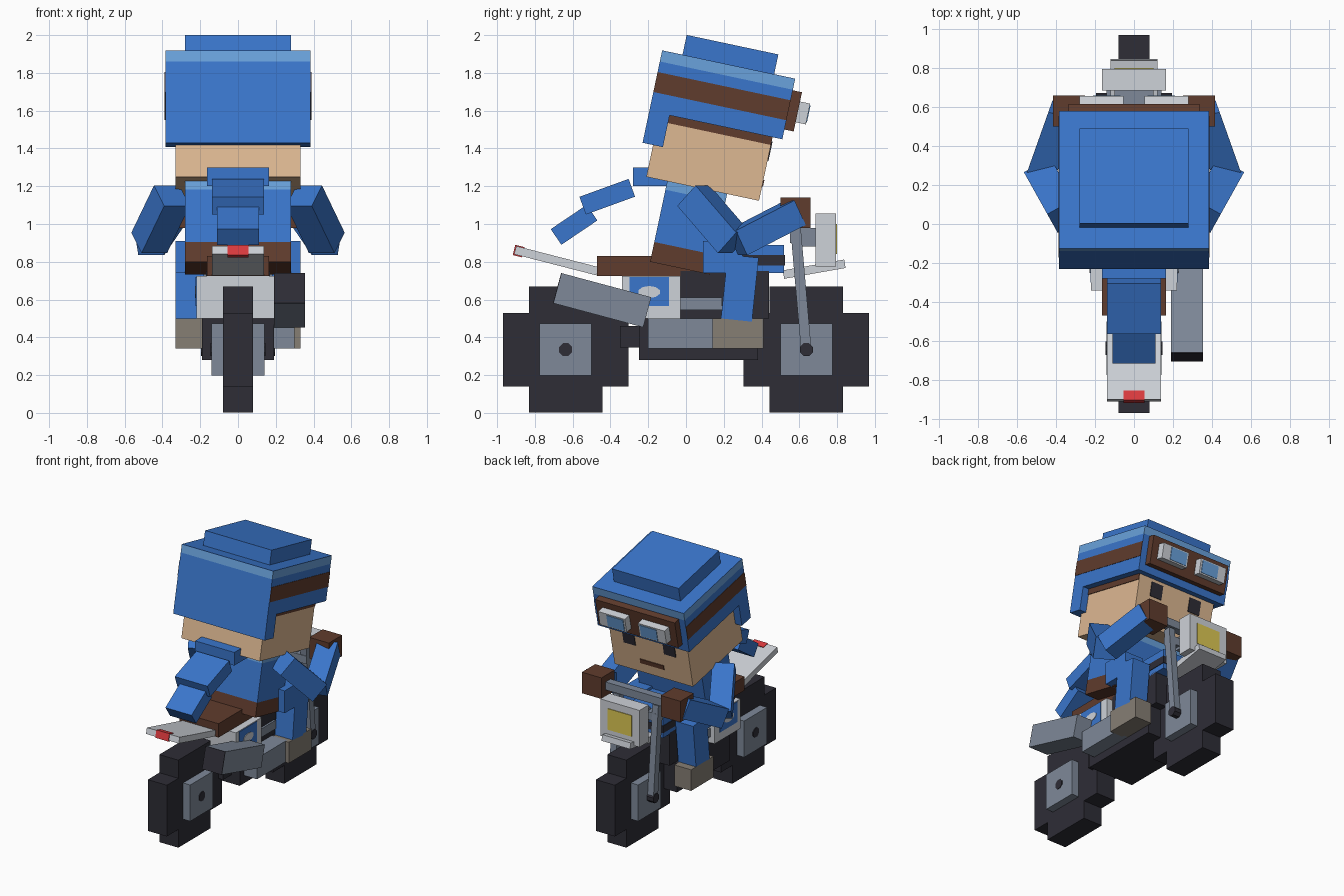
import bpy
import bmesh
import math
from mathutils import Matrix, Vector

if "Cube" in bpy.data.objects:
    bpy.data.objects.remove(bpy.data.objects["Cube"], do_unlink=True)


def material(name, *rgb):
    linear = [((c / 255 + 0.055) / 1.055) ** 2.4 for c in rgb] + [1.0]
    mat = bpy.data.materials.new(name)
    mat.use_nodes = True
    mat.diffuse_color = linear
    mat.node_tree.nodes["Principled BSDF"].inputs["Base Color"].default_value = linear
    return mat


BLUE = material("blue cloth", 58, 118, 204)
SKY = material("light blue", 106, 162, 220)
BROWN = material("brown leather", 96, 60, 45)
SKIN = material("skin", 222, 184, 146)
BLACK = material("black rubber", 46, 45, 54)
STEEL = material("steel grey", 126, 137, 153)
WHITE = material("light grey paint", 206, 210, 216)
BOOT = material("taupe boot", 134, 126, 116)
RED = material("red lamp", 220, 58, 62)
YELLOW = material("yellow glass", 220, 200, 84)
WORLD = Matrix.Identity(4)


def frame(y, z, degrees):
    """Local frame in the side plane, tilted about x."""
    return Matrix.Translation((0, y, z)) @ Matrix.Rotation(math.radians(degrees), 4, "X")


def prism(name, mat, points, x0, x1, place=WORLD):
    """Side profile (y, z) extruded from x0 to x1."""
    bm = bmesh.new()
    face = bm.faces.new([bm.verts.new((x0, y, z)) for y, z in points])
    side = bmesh.ops.extrude_face_region(bm, geom=[face])
    verts = [v for v in side["geom"] if isinstance(v, bmesh.types.BMVert)]
    bmesh.ops.translate(bm, verts=verts, vec=(x1 - x0, 0, 0))
    bmesh.ops.transform(bm, matrix=place, verts=bm.verts)
    bmesh.ops.recalc_face_normals(bm, faces=bm.faces)
    mesh = bpy.data.meshes.new(name)
    bm.to_mesh(mesh)
    bm.free()
    mesh.materials.append(mat)
    obj = bpy.data.objects.new(name, mesh)
    bpy.context.collection.objects.link(obj)
    return obj


def box(name, mat, x, y, z, place=WORLD):
    """x is a half width or a (low, high) pair; y and z are pairs."""
    x0, x1 = x if isinstance(x, tuple) else (-x, x)
    corners = [(y[0], z[0]), (y[1], z[0]), (y[1], z[1]), (y[0], z[1])]
    return prism(name, mat, corners, x0, x1, place)


def pair(name, mat, x, y, z, place=WORLD):
    """Box on both sides of the centre plane."""
    box("left_" + name, mat, x, y, z, place)
    box("right_" + name, mat, (-x[1], -x[0]), y, z, place)


def disc(name, mat, x, y, z, ry, rz, sides):
    turns = [2 * math.pi * (i + 0.5) / sides for i in range(sides)]
    prism(name, mat, [(y + ry * math.cos(t), z + rz * math.sin(t)) for t in turns], -x, x)


def limb(name, mat, start, end, size):
    """Square bar between two points, on both sides."""
    for label, s in (("left_", 1), ("right_", -1)):
        a, b = (Vector((s * p[0], p[1], p[2])) for p in (start, end))
        turn = (b - a).to_track_quat("Y", "Z").to_matrix().to_4x4()
        h = size / 2
        box(label + name, mat, h, (0, (b - a).length), (-h, h), Matrix.Translation(a) @ turn)


# Wheels: stepped cross profile with square hubs
for label, y in (("rear", -0.637), ("front", 0.637)):
    zc, big, small = 0.335, 0.333, 0.195
    quarter = [(big, small), (small, small), (small, big)]
    cross = []
    for sy, sz in ((1, 1), (-1, 1), (-1, -1), (1, -1)):
        pts = quarter if sy * sz > 0 else quarter[::-1]
        cross += [(y + sy * p, zc + sz * q) for p, q in pts]
    prism(label + "_tyre", BLACK, cross, -0.08, 0.08)
    box(label + "_hub", STEEL, 0.14, (y - 0.138, y + 0.138), (0.197, 0.473))
    disc(label + "_axle", BLACK, 0.145 if label == "rear" else 0.195, y, zc, 0.037, 0.037, 8)

# Engine and frame
box("engine_block", BLACK, 0.19, (-0.25, 0.38), (0.28, 0.5))
box("swing_arm", BLACK, 0.12, (-0.35, -0.25), (0.345, 0.46))
box("cylinder_block", BLACK, 0.17, (-0.03, 0.44), (0.5, 0.75))
box("cooling_fin", STEEL, 0.185, (-0.03, 0.19), (0.545, 0.61))
box("side_cover", WHITE, 0.22, (-0.34, -0.03), (0.5, 0.725))
box("side_cover_panel", BLUE, 0.224, (-0.3, -0.09), (0.565, 0.72))
disc("side_cover_badge", WHITE, 0.228, -0.195, 0.64, 0.06, 0.032, 10)
box("seat", BROWN, 0.165, (-0.47, 0.09), (0.725, 0.83))

# Fuel tank with dark stripe
box("fuel_tank", BLUE, 0.17, (0.05, 0.52), (0.74, 0.89))
box("tank_stripe", BLACK, 0.174, (0.06, 0.524), (0.78, 0.835))

# Exhaust on the left side only
muffler = frame(-0.7, 0.58, -15)
box("muffler", STEEL, (0.19, 0.355), (0, 0.49), (0, 0.165), muffler)
box("muffler_outlet", BLACK, (0.19, 0.355), (-0.004, 0), (0, 0.165), muffler)
box("exhaust_pipe", STEEL, (0.15, 0.3), (-0.2, 0.16), (0.34, 0.5))

# Tail fender and lamp
tail = frame(-0.91, 0.84, -14.4)
box("rear_fender", WHITE, 0.138, (0, 0.45), (0, 0.045), tail)
box("tail_lamp", RED, 0.055, (-0.006, 0.045), (-0.006, 0.05), tail)

# Front fork, handlebar, lamp and fender
pair("fork", STEEL, (0.14, 0.19), (0, 0.055), (0, 0.7), frame(0.61, 0.32, 5))
box("fork_bridge", STEEL, 0.19, (0.55, 0.61), (0.9, 0.96))
box("handlebar", STEEL, 0.27, (0.55, 0.61), (1.03, 1.09))
box("front_fender", WHITE, 0.12, (0, 0.33), (0, 0.045), frame(0.52, 0.71, 10))
box("headlamp", WHITE, 0.165, (0.685, 0.795), (0.775, 1.055))
box("headlamp_glass", YELLOW, 0.1, (0.795, 0.8), (0.84, 1.0))
box("headlamp_mount", STEEL, 0.1, (0.57, 0.69), (0.88, 0.98))

# Rider torso, leaning forward
torso = frame(-0.19, 0.8, -12)
box("jacket_hem", BROWN, 0.28, (0, 0.324), (0, 0.107), torso)
box("jacket", BLUE, 0.28, (0, 0.324), (0.107, 0.39), torso)
box("jacket_shoulders", SKY, 0.28, (0, 0.324), (0.39, 0.45), torso)

# Legs and arms
pair("thigh", BLUE, (0.17, 0.33), (0.09, 0.3), (0.74, 0.91))
pair("shin", BLUE, (0.18, 0.33), (0, 0.165), (0, 0.34), frame(0.185, 0.5, -6))
pair("boot", BOOT, (0.19, 0.33), (0.14, 0.41), (0.34, 0.5))
limb("upper_arm", BLUE, (0.35, 0.04, 1.15), (0.47, 0.255, 0.9), 0.155)
limb("forearm", BLUE, (0.47, 0.27, 0.9), (0.36, 0.58, 1.06), 0.145)
pair("glove", BROWN, (0.25, 0.415), (0.5, 0.66), (0.98, 1.14))

# Scarf blowing backwards
box("scarf_knot", BLUE, 0.165, (-0.28, -0.08), (1.2, 1.3))
box("scarf_middle", BLUE, 0.138, (0, 0.277), (0, 0.1), frame(-0.53, 1.05, 20))
box("scarf_end", BLUE, 0.11, (0, 0.23), (0, 0.1), frame(-0.66, 0.89, 34))

# Head and face
head = frame(-0.23, 1.43, -12)
box("head", SKIN, 0.33, (0.057, 0.667), (-0.172, 0.4), head)
pair("hair", BROWN, (0.33, 0.335), (0.11, 0.667), (0.13, 0.18), head)
pair("eye", BLACK, (0.12, 0.22), (0.667, 0.672), (0.045, 0.15), head)
box("mouth", BROWN, 0.1, (0.667, 0.672), (-0.095, -0.06), head)

# Helmet with neck flap, rim band and raised crown
shell = [(0, 0), (0.11, 0), (0.11, 0.172), (0.72, 0.172), (0.72, 0.44), (0, 0.44)]
prism("helmet", BLUE, shell, -0.385, 0.385, head)
box("helmet_band", SKY, 0.385, (0, 0.72), (0.44, 0.497), head)
box("helmet_top", BLUE, 0.385, (0, 0.72), (0.497, 0.5), head)
box("helmet_crown", BLUE, 0.28, (0.11, 0.606), (0.5, 0.607), head)

# Goggles and side straps
pair("strap", BROWN, (0.385, 0.388), (0, 0.72), (0.275, 0.383), head)
box("goggle_frame", BROWN, 0.335, (0.72, 0.77), (0.225, 0.437), head)
pair("goggle_lens", WHITE, (0.055, 0.28), (0.77, 0.825), (0.275, 0.387), head)
pair("goggle_glass", SKY, (0.07, 0.21), (0.825, 0.829), (0.285, 0.377), head)
